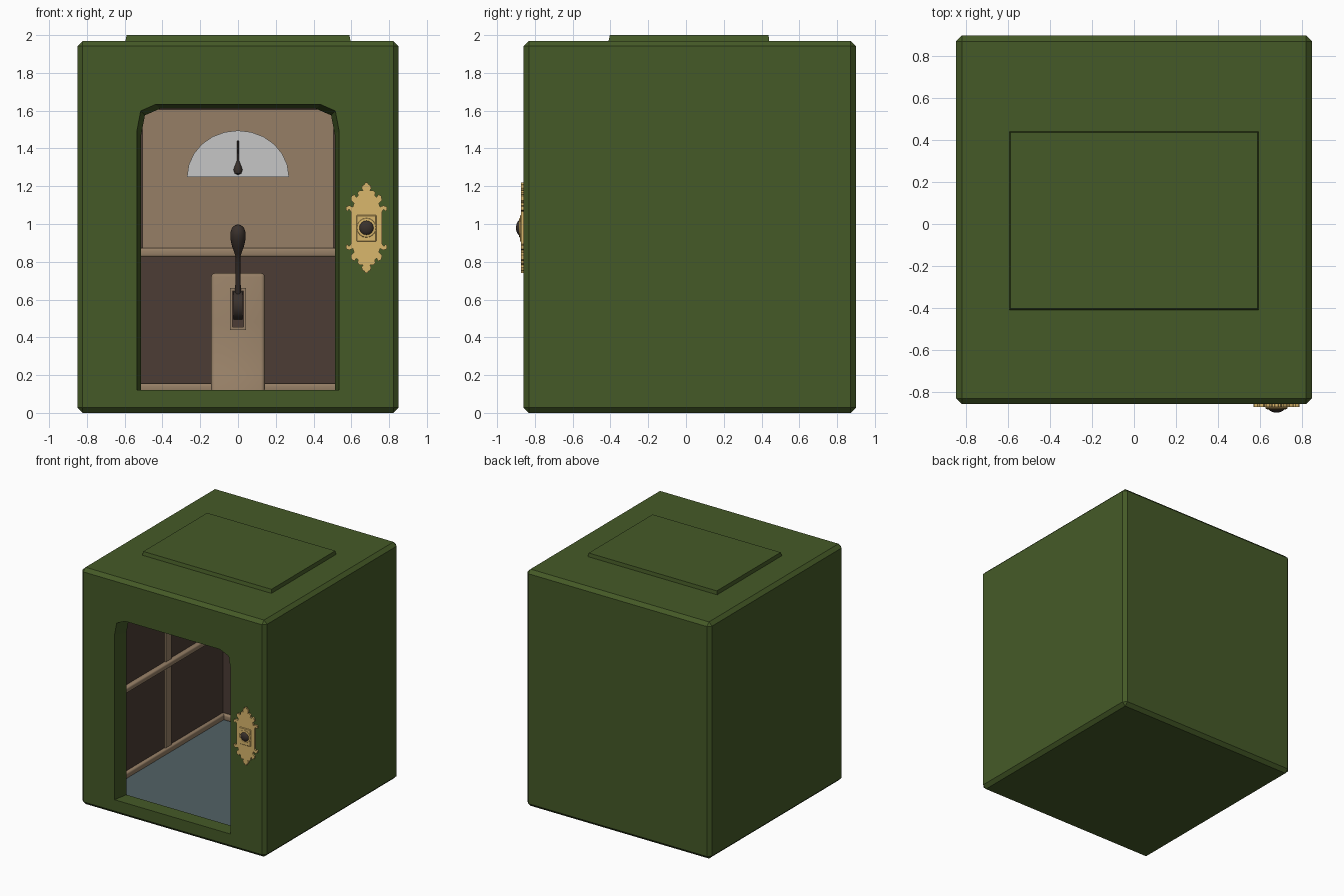
import bpy, bmesh, math
from mathutils import Matrix, Vector

if "Cube" in bpy.data.objects:
    bpy.data.objects.remove(bpy.data.objects["Cube"])


def material(name, r, g, b):
    m = bpy.data.materials.new(name)
    lin = [((c / 255 + 0.055) / 1.055) ** 2.4 for c in (r, g, b)]
    m.diffuse_color = (*lin, 1)
    m.use_nodes = True
    m.node_tree.nodes["Principled BSDF"].inputs["Base Color"].default_value = m.diffuse_color
    return m


GREEN = material("green_paint", 69, 90, 39)
BROWN = material("dark_wood", 76, 60, 53)
TAN = material("tan_wood", 150, 127, 102)
FLOOR = material("blue_grey_floor", 82, 97, 101)
BRASS = material("brass", 218, 183, 108)
DARK = material("dark_metal", 58, 49, 44)
DIAL = material("dial_grey", 198, 198, 198)


def finish(name, bm, mat=None, smooth=False):
    bmesh.ops.recalc_face_normals(bm, faces=bm.faces)
    me = bpy.data.meshes.new(name)
    bm.to_mesh(me)
    bm.free()
    ob = bpy.data.objects.new(name, me)
    bpy.context.collection.objects.link(ob)
    if mat:
        me.materials.append(mat)
    bpy.ops.object.select_all(action='DESELECT')
    ob.select_set(True)
    bpy.context.view_layer.objects.active = ob
    if smooth:
        bpy.ops.object.shade_smooth_by_angle(angle=math.radians(40))
    return ob


def box(name, lo, hi, mat=None, bevel=0, segments=1):
    bm = bmesh.new()
    bmesh.ops.create_cube(bm, size=1)
    for v in bm.verts:
        v.co = [(a + b) / 2 + c * (b - a) for a, b, c in zip(lo, hi, v.co)]
    if bevel:
        bmesh.ops.bevel(bm, geom=bm.edges[:], offset=bevel, segments=segments,
                        profile=0.5, affect='EDGES')
    return finish(name, bm, mat, segments > 1)


def loft(name, ring_a, ring_b, mat=None, bevel=0):
    """Solid between two matching outlines."""
    bm = bmesh.new()
    a = [bm.verts.new(p) for p in ring_a]
    b = [bm.verts.new(p) for p in ring_b]
    bm.faces.new(a)
    bm.faces.new(b[::-1])
    n = len(a)
    for i in range(n):
        bm.faces.new((a[i], b[i], b[(i + 1) % n], a[(i + 1) % n]))
    if bevel:
        bmesh.ops.recalc_face_normals(bm, faces=bm.faces)
        edges = [e for e in bm.edges if e.calc_face_angle(0) > 1]
        bmesh.ops.bevel(bm, geom=edges, offset=bevel, segments=3, profile=0.5, affect='EDGES')
    return finish(name, bm, mat, bevel > 0)


def plate(name, outline, y0, y1, mat):
    return loft(name, [(x, y0, z) for x, z in outline], [(x, y1, z) for x, z in outline], mat)


def lathe(name, profile, mat, matrix, steps=16):
    """Turn (radius, height) points about local z."""
    bm = bmesh.new()
    vs = [bm.verts.new((r, 0, h)) for r, h in profile]
    es = [bm.edges.new(p) for p in zip(vs, vs[1:])]
    bmesh.ops.spin(bm, geom=vs + es, cent=(0, 0, 0), axis=(0, 0, 1),
                   angle=2 * math.pi, steps=steps, use_duplicate=False)
    bmesh.ops.remove_doubles(bm, verts=bm.verts[:], dist=0.0004)
    bm.transform(matrix)
    return finish(name, bm, mat, True)


# Cabin shell: chamfered block with a hollow and a tapered doorway
cabin = box("cabin_shell", (-0.85, -0.86, 0), (0.85, 0.90, 1.97), GREEN, 0.028)
hollow = box("hollow_cutter", (-0.72, -0.735, 0.11), (0.72, 0.83, 1.86))


def doorway(y, w, top):
    right = [(w, 0.122), (w, top - 0.14), (w - 0.02, top - 0.035), (w - 0.10, top)]
    return [(x, y, z) for x, z in right + [(-x, z) for x, z in right[::-1]]]


door = loft("doorway_cutter", doorway(-0.92, 0.546, 1.645), doorway(-0.68, 0.503, 1.6))
for cutter in (hollow, door):
    cutter.hide_render = True
    bpy.context.view_layer.objects.active = cabin
    mod = cabin.modifiers.new("cut", 'BOOLEAN')
    mod.operation, mod.solver, mod.object = 'DIFFERENCE', 'EXACT', cutter
    bpy.ops.object.modifier_apply(modifier=mod.name)
    bpy.data.objects.remove(cutter)

# Inside faces of the hollow: wood walls and a grey floor
cabin.data.materials.clear()
for m in (GREEN, BROWN, FLOOR):
    cabin.data.materials.append(m)
for f in cabin.data.polygons:
    c = f.center
    inside = abs(c.x) < 0.73 and -0.74 < c.y < 0.84 and 0.105 < c.z < 1.87
    f.material_index = 0
    if inside and not (c.y < -0.736):
        f.material_index = 2 if c.z < 0.115 and f.normal.z > 0.5 else 1

# Roof hatch
loft("roof_hatch",
     [(-0.597, -0.412, 1.96), (0.597, -0.412, 1.96), (0.597, 0.442, 1.96), (-0.597, 0.442, 1.96)],
     [(-0.59, -0.403, 2.0), (0.59, -0.403, 2.0), (0.59, 0.437, 2.0), (-0.59, 0.437, 2.0)], GREEN)

# Hand rails, skirtings and wall battens
for name, z0, z1, d in (("hand_rail", 0.825, 0.872, 0.04), ("skirting", 0.105, 0.156, 0.03)):
    box("back_" + name, (-0.72, 0.83 - d, z0), (0.72, 0.835, z1), TAN, 0.013, 3)
    for s, side in ((-1, "left_"), (1, "right_")):
        xs = sorted((s * 0.725, s * (0.72 - d)))
        box(side + name, (xs[0], -0.73, z0), (xs[1], 0.83, z1), TAN, 0.013, 3)
for s, side in ((-1, "left"), (1, "right")):
    xs = sorted((s * 0.725, s * 0.705))
    box(side + "_wall_batten", (xs[0], 0.06, 0.12), (xs[1], 0.13, 1.86), TAN)

# Upper back panel with floor dial and needle
box("back_panel", (-0.505, 0.815, 0.86), (0.505, 0.835, 1.605), TAN)
arc = [(0.27 * math.cos(math.pi * i / 12), 1.25 + 0.245 * math.sin(math.pi * i / 12))
       for i in range(13)]
plate("dial", arc, 0.807, 0.816, DIAL)
lathe("dial_needle", [(0, 0), (0.018, 0.008), (0.024, 0.028), (0.016, 0.05),
                      (0.006, 0.075), (0.004, 0.18), (0, 0.182)], DARK,
      Matrix.Translation((0, 0.80, 1.26)), 10)

# Control pedestal
side = [(0.825, 0.105), (0.42, 0.105), (0.46, 0.2), (0.50, 0.32), (0.525, 0.48),
        (0.55, 0.74), (0.825, 0.74)]
loft("control_pedestal", [(-0.142, y, z) for y, z in side],
     [(0.142, y, z) for y, z in side], TAN, 0.02)

# Lever slot, frame, hub and lever
box("lever_slot", (-0.03, 0.508, 0.455), (0.03, 0.56, 0.645), BROWN)
for s in (-1, 1):
    box("slot_frame_side", (s * 0.036 - 0.006, 0.50, 0.44), (s * 0.036 + 0.006, 0.56, 0.66), TAN)
    z = 0.55 + s * 0.102
    box("slot_frame_end", (-0.042, 0.50, z - 0.008), (0.042, 0.56, z + 0.008), TAN)
bm = bmesh.new()
bmesh.ops.create_cone(bm, cap_ends=True, segments=20, radius1=0.08, radius2=0.08, depth=0.05)
bm.transform(Matrix.Translation((0, 0.535, 0.57)) @ Matrix.Rotation(math.pi / 2, 4, 'Y'))
finish("lever_hub", bm, DARK, True)
lean = math.radians(20)
k = 1 / math.cos(lean)
lever = [(0, 0), (0.016, 0.0), (0.014, 0.15), (0.012, 0.26), (0.02, 0.285), (0.032, 0.32),
         (0.041, 0.36), (0.041, 0.39), (0.032, 0.418), (0.016, 0.43), (0, 0.434)]
lathe("control_lever", [(r, h * k * 0.98) for r, h in lever], DARK,
      Matrix.Translation((0, 0.52, 0.57)) @ Matrix.Rotation(lean, 4, 'X'))

# Ornate brass call plate: one quadrant mirrored twice
quad = [(0.082, 0.085), (0.092, 0.098), (0.10, 0.088), (0.11, 0.095), (0.107, 0.112),
        (0.09, 0.118), (0.072, 0.11), (0.066, 0.13), (0.082, 0.145), (0.08, 0.168),
        (0.062, 0.176), (0.054, 0.162), (0.044, 0.17), (0.048, 0.186), (0.034, 0.198),
        (0.018, 0.196), (0.026, 0.21), (0.02, 0.226), (0.01, 0.229), (0.008, 0.24)]
half = [(x, -z) for x, z in quad[::-1]] + quad
ring = half + [(-x, z) for x, z in half[::-1]]
plate("call_plate", [(0.68 + x, 0.98 + z) for x, z in ring], -0.873, -0.855, BRASS)
box("call_button_mount", (0.627, -0.880, 0.907), (0.733, -0.86, 1.047), BRASS, 0.004)
lathe("call_button_collar", [(0.052, 0), (0.05, 0.004), (0.04, 0.006), (0, 0.006)], BRASS,
      Matrix.Translation((0.68, -0.879, 0.98)) @ Matrix.Rotation(math.pi / 2, 4, 'X'))
dome = [(0.041 * math.cos(a * math.pi / 10), 0.024 * math.sin(a * math.pi / 10)) for a in range(6)]
lathe("call_button", dome, DARK,
      Matrix.Translation((0.68, -0.876, 0.98)) @ Matrix.Rotation(math.pi / 2, 4, 'X'))
